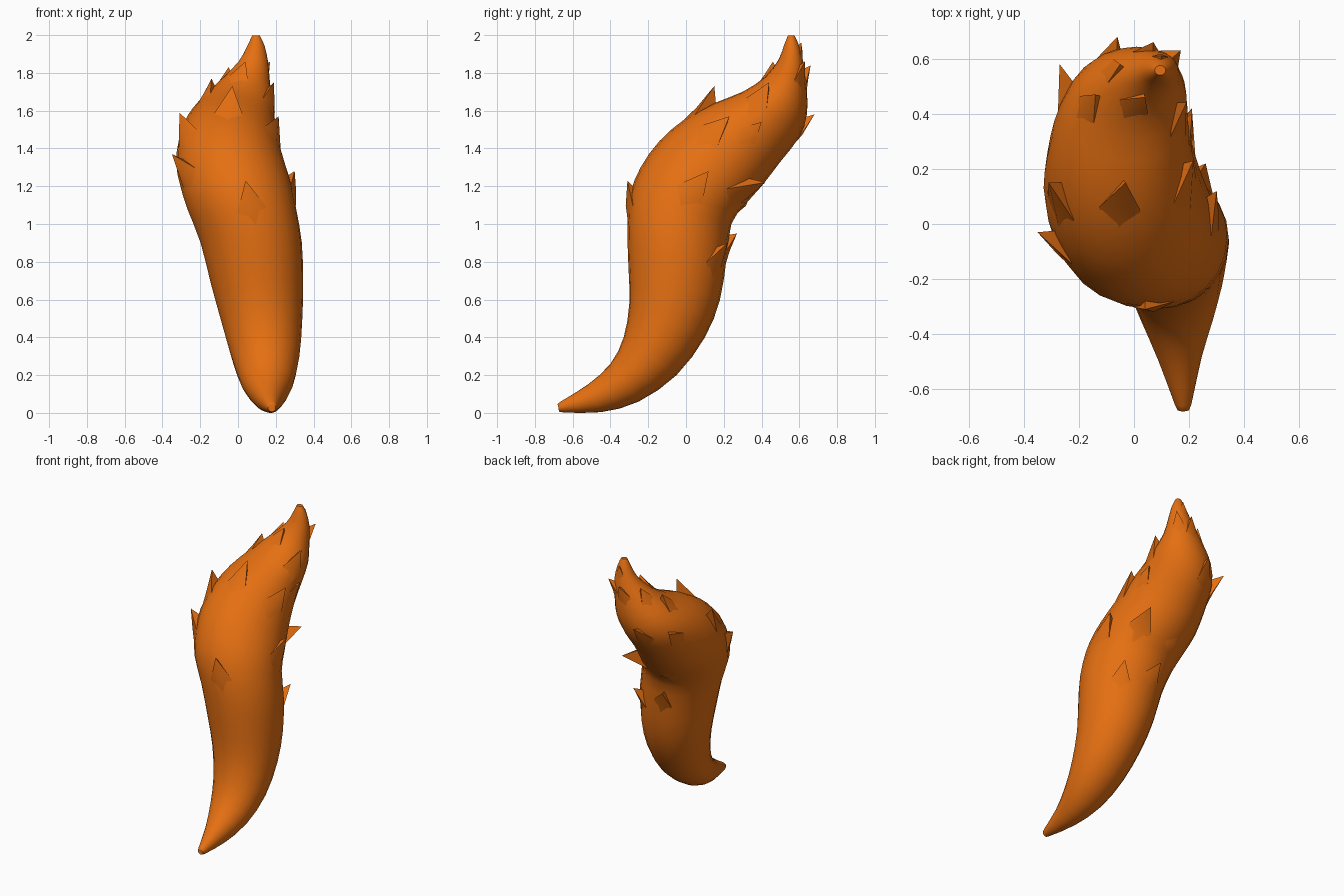
import bpy, bmesh, math
from mathutils import Vector
from mathutils.bvhtree import BVHTree

if "Cube" in bpy.data.objects:
    bpy.data.objects.remove(bpy.data.objects["Cube"])

orange = bpy.data.materials.new("fox orange")
orange.diffuse_color = (0.78, 0.16, 0.006, 1)
orange.use_nodes = True
orange.node_tree.nodes["Principled BSDF"].inputs["Base Color"].default_value = orange.diffuse_color

# Cross-sections: upper y,z / lower y,z / centre x, half width
RINGS = [
    (-.68, .045, -.67, .01, .178, .018),
    (-.66, .062, -.65, .003, .178, .03),
    (-.52, .15, -.45, .004, .165, .08),
    (-.40, .26, -.25, .06, .155, .137),
    (-.33, .40, -.05, .20, .145, .18),
    (-.30, .58, .10, .40, .125, .215),
    (-.305, .78, .18, .60, .10, .245),
    (-.31, .98, .215, .82, .07, .268),
    (-.295, 1.16, .24, 1.0, .02, .288),
    (-.24, 1.30, .31, 1.10, -.01, .295),
    (-.14, 1.44, .40, 1.20, -.04, .288),
    (0, 1.56, .50, 1.33, -.05, .263),
    (.15, 1.64, .60, 1.46, -.04, .235),
    (.30, 1.70, .64, 1.58, -.01, .20),
    (.42, 1.78, .64, 1.70, .03, .14),
    (.49, 1.87, .625, 1.84, .08, .08),
    (.52, 1.95, .60, 1.94, .095, .045),
    (.54, 1.998, .575, 1.998, .095, .02),
]
SEG = 24


def smooth(a, b, c, d, t):
    return 0.5 * (2*b + (c-a)*t + (2*a-5*b+4*c-d)*t*t + (3*b-a-3*c+d)*t**3)


def stations(steps=2):
    n = len(RINGS)
    for i in range(n - 1):
        quad = [RINGS[min(max(j, 0), n - 1)] for j in range(i - 1, i + 3)]
        for s in range(steps):
            yield [smooth(*v, s / steps) for v in zip(*quad)]
    yield list(RINGS[-1])


# Tail body: loft of the cross-sections
bm = bmesh.new()
loops, spine = [], []
for uy, uz, ly, lz, cx, hw in stations():
    centre = Vector((cx, (uy + ly) / 2, (uz + lz) / 2))
    arm = Vector((0, (uy - ly) / 2, (uz - lz) / 2))
    spine.append(centre)
    loops.append([bm.verts.new(centre + Vector((hw * math.cos(a), 0, 0)) + arm * math.sin(a))
                  for a in (2 * math.pi * k / SEG for k in range(SEG))])
for p, q in zip(loops, loops[1:]):
    for k in range(SEG):
        bm.faces.new((p[k], p[(k+1) % SEG], q[(k+1) % SEG], q[k]))
bm.faces.new(loops[0])
bm.faces.new(loops[-1])
bmesh.ops.recalc_face_normals(bm, faces=bm.faces)
tree = BVHTree.FromBMesh(bm)


def finish(name, mesh_bm, angle):
    mesh = bpy.data.meshes.new(name)
    mesh_bm.to_mesh(mesh)
    mesh_bm.free()
    mesh.materials.append(orange)
    obj = bpy.data.objects.new(name, mesh)
    bpy.context.collection.objects.link(obj)
    bpy.ops.object.select_all(action='DESELECT')
    obj.select_set(True)
    bpy.context.view_layer.objects.active = obj
    bpy.ops.object.shade_smooth_by_angle(angle=math.radians(angle))


finish("tail_body", bm, 60)

# Fur tufts: tip x,y,z and size
TUFTS = [
    (.04, -.31, 1.23, 1), (.30, .12, 1.28, 1), (-.35, -.03, 1.37, 1),
    (.215, .23, 1.57, 1), (-.03, .15, 1.73, 1), (.21, .42, 1.22, 1),
    (.19, .44, 1.75, .9), (.04, .46, 1.86, .7), (-.06, .68, 1.58, .9),
    (.17, .63, 1.86, .6), (.07, .66, 1.84, .6), (.21, .40, 1.54, .7),
    (.26, .22, .90, .8), (-.14, .47, 1.77, .7), (-.05, .58, 1.83, .6),
    (-.27, .58, 1.56, .9), (-.31, .15, 1.59, 1), (.10, .61, 1.96, .4),
    (-.08, .36, 1.20, .8), (.0, .27, .95, .8),
]

bm = bmesh.new()
for x, y, z, size in TUFTS:
    tip = Vector((x, y, z))
    hit, nrm, _, _ = tree.find_nearest(tip)
    i = min(range(1, len(spine) - 1), key=lambda j: (spine[j] - hit).length)
    flow = spine[i + 1] - spine[i - 1]
    flow = (flow - nrm * flow.dot(nrm)).normalized()
    side = flow.cross(nrm)

    def on_skin(back, across, lift):
        p, n, _, _ = tree.find_nearest(hit - flow * back * size + side * across * size)
        return bm.verts.new(p + n * lift)
    left, right = on_skin(.15, -.085, .002), on_skin(.15, .085, .002)
    root = on_skin(.26, 0, -.003)
    ridge = on_skin(.13, 0, .02 * size)
    under = on_skin(.03, 0, -.015)
    t = bm.verts.new(tip)
    for tri in ((root, right, ridge), (root, ridge, left), (ridge, right, t), (ridge, t, left),
                (right, under, t), (left, t, under), (root, left, under), (root, under, right)):
        bm.faces.new(tri)
bmesh.ops.recalc_face_normals(bm, faces=bm.faces)
finish("fur_tufts", bm, 50)
